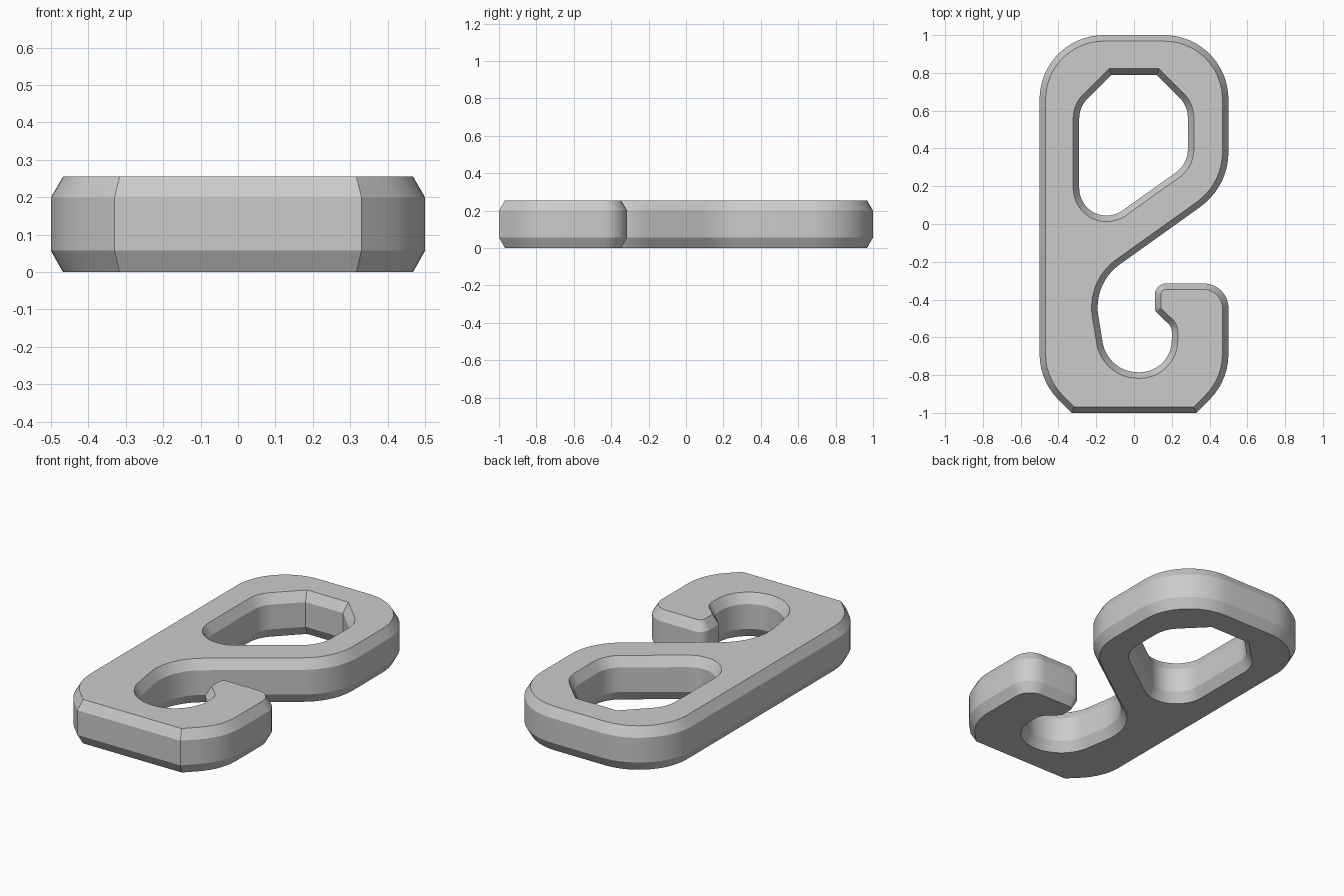
import bpy, bmesh, math
from mathutils import Vector

cube = bpy.data.objects.get("Cube")
if cube:
    bpy.data.objects.remove(cube, do_unlink=True)

INSET = 0.032
HEIGHT = 0.255
LOW, HIGH = 0.057, 0.2


def rounded(corners):
    """Turn (x, y, radius) corners into a closed outline with arcs."""
    pts = []
    n = len(corners)
    for i, (x, y, r) in enumerate(corners):
        p = Vector((x, y))
        if r == 0:
            pts.append(p)
            continue
        a = (Vector(corners[i - 1][:2]) - p).normalized()
        b = (Vector(corners[(i + 1) % n][:2]) - p).normalized()
        turn = math.pi - a.angle(b)
        start = p + a * r * math.tan(turn / 2)
        centre = p + (a + b).normalized() * r / math.cos(turn / 2)
        sign = 1 if a.cross(b) < 0 else -1
        steps = max(4, round(math.degrees(turn) / 6))
        for k in range(steps + 1):
            angle = sign * turn * k / steps
            c, s = math.cos(angle), math.sin(angle)
            d = start - centre
            pts.append(centre + Vector((d.x * c - d.y * s, d.x * s + d.y * c)))
    return pts


def offset(pts, dist):
    """Move an outline to its left by dist, with mitred corners."""
    out = []
    n = len(pts)
    for i, p in enumerate(pts):
        a = (p - pts[i - 1]).normalized()
        b = (pts[(i + 1) % n] - p).normalized()
        na, nb = Vector((-a.y, a.x)), Vector((-b.y, b.x))
        out.append(p + (na + nb) * dist / (1 + na.dot(nb)))
    return out


# Outer hook outline, counter-clockwise
outer = rounded([
    (-0.33, -1, 0), (0.33, -1, 0), (0.5, -0.83, 0.34),
    (0.5, -0.315, 0.13), (0.11, -0.315, 0.06), (0.11, -0.46, 0.04),
    (0.2, -0.545, 0.06), (0.2, -0.785, 0.17), (-0.14, -0.785, 0.19),
    (-0.217, -0.315, 0.28), (0.5, 0.197, 0.355),
    (0.5, 1, 0.34), (-0.5, 1, 0.34), (-0.5, -0.83, 0.34),
])
# Strap hole, clockwise so that its left side is material
hole = rounded([
    (-0.12, 0.79, 0), (0.12, 0.79, 0), (0.285, 0.625, 0.15),
    (0.285, 0.318, 0.15), (-0.29, -0.092, 0.145), (-0.29, 0.62, 0.15),
])

# Chamfered walls around both outlines
bm = bmesh.new()
cap_edges = {0: [], 3: []}
for pts in (outer, hole):
    inner = offset(pts, INSET)
    rings = []
    for shape, z in ((inner, 0), (pts, LOW), (pts, HIGH), (inner, HEIGHT)):
        rings.append([bm.verts.new((p.x, p.y, z)) for p in shape])
    n = len(pts)
    for i in range(n):
        j = (i + 1) % n
        for lo, hi in zip(rings, rings[1:]):
            bm.faces.new((lo[i], lo[j], hi[j], hi[i]))
        for level, edges in cap_edges.items():
            edges.append(bm.edges.get((rings[level][i], rings[level][j])))

# Flat top and bottom
for edges in cap_edges.values():
    bmesh.ops.triangle_fill(bm, use_beauty=True, use_dissolve=False, edges=edges)
bmesh.ops.recalc_face_normals(bm, faces=bm.faces)

mesh = bpy.data.meshes.new("strap_hook")
bm.to_mesh(mesh)
bm.free()
hook = bpy.data.objects.new("strap_hook", mesh)
bpy.context.collection.objects.link(hook)

# Plain grey material
grey = bpy.data.materials.new("light_grey")
grey.use_nodes = True
colour = (0.6, 0.6, 0.6, 1)
grey.diffuse_color = colour
for node in grey.node_tree.nodes:
    if node.type == "BSDF_PRINCIPLED":
        node.inputs["Base Color"].default_value = colour
mesh.materials.append(grey)

bpy.ops.object.select_all(action="DESELECT")
hook.select_set(True)
bpy.context.view_layer.objects.active = hook
bpy.ops.object.shade_smooth_by_angle(angle=math.radians(25))
